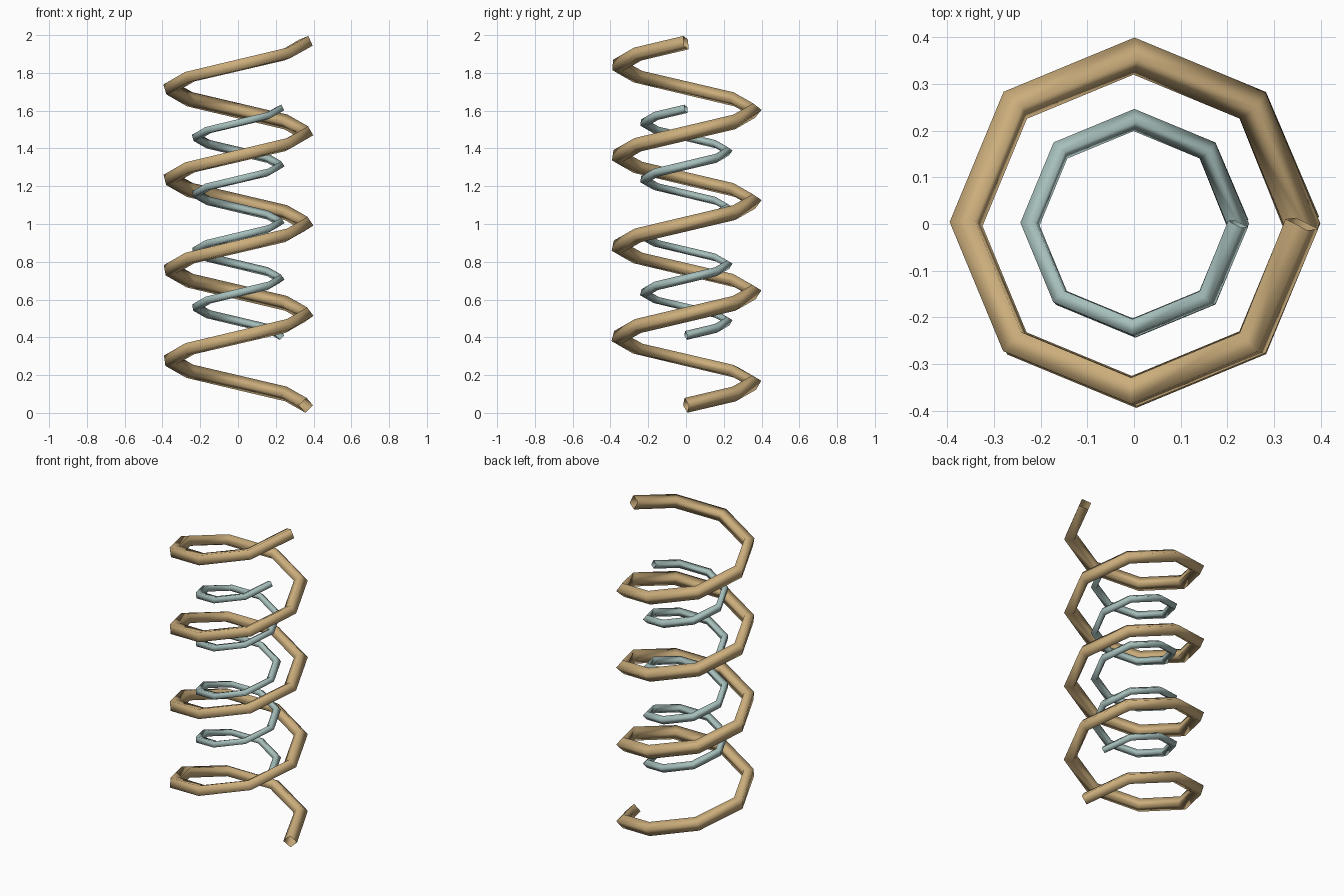
import bpy, math

if "Cube" in bpy.data.objects:
    bpy.data.objects.remove(bpy.data.objects["Cube"])


def material(name, color):
    m = bpy.data.materials.new(name)
    m.diffuse_color = (*color, 1.0)
    m.use_nodes = True
    m.node_tree.nodes["Principled BSDF"].inputs["Base Color"].default_value = m.diffuse_color
    return m


def coil(name, radius, wire, z_start, pitch, turns, mat, steps=8):
    """Open-ended four-sided wire swept along a coarse helix."""
    curve = bpy.data.curves.new(name, 'CURVE')
    curve.dimensions = '3D'
    curve.bevel_depth = wire
    curve.bevel_resolution = 0
    curve.use_fill_caps = False
    spline = curve.splines.new('POLY')
    count = turns * steps + 1
    spline.points.add(count - 1)
    for i, p in enumerate(spline.points):
        a = 2 * math.pi * i / steps
        p.co = (radius * math.cos(a), radius * math.sin(a),
                z_start + pitch * i / steps, 1)
    spline.use_smooth = True
    curve.materials.append(mat)
    obj = bpy.data.objects.new(name, curve)
    bpy.context.collection.objects.link(obj)
    # turn the swept wire into a mesh
    bpy.ops.object.select_all(action='DESELECT')
    obj.select_set(True)
    bpy.context.view_layer.objects.active = obj
    bpy.ops.object.convert(target='MESH')
    return obj


tan = material("tan", (0.60, 0.42, 0.20))
pale_teal = material("pale_teal", (0.38, 0.52, 0.50))

# wide outer spring and narrow inner spring
coil("outer_coil", 0.36, 0.04, 0.04, 0.48, 4, tan)
coil("inner_coil", 0.223, 0.024, 0.41, 0.30, 4, pale_teal)
